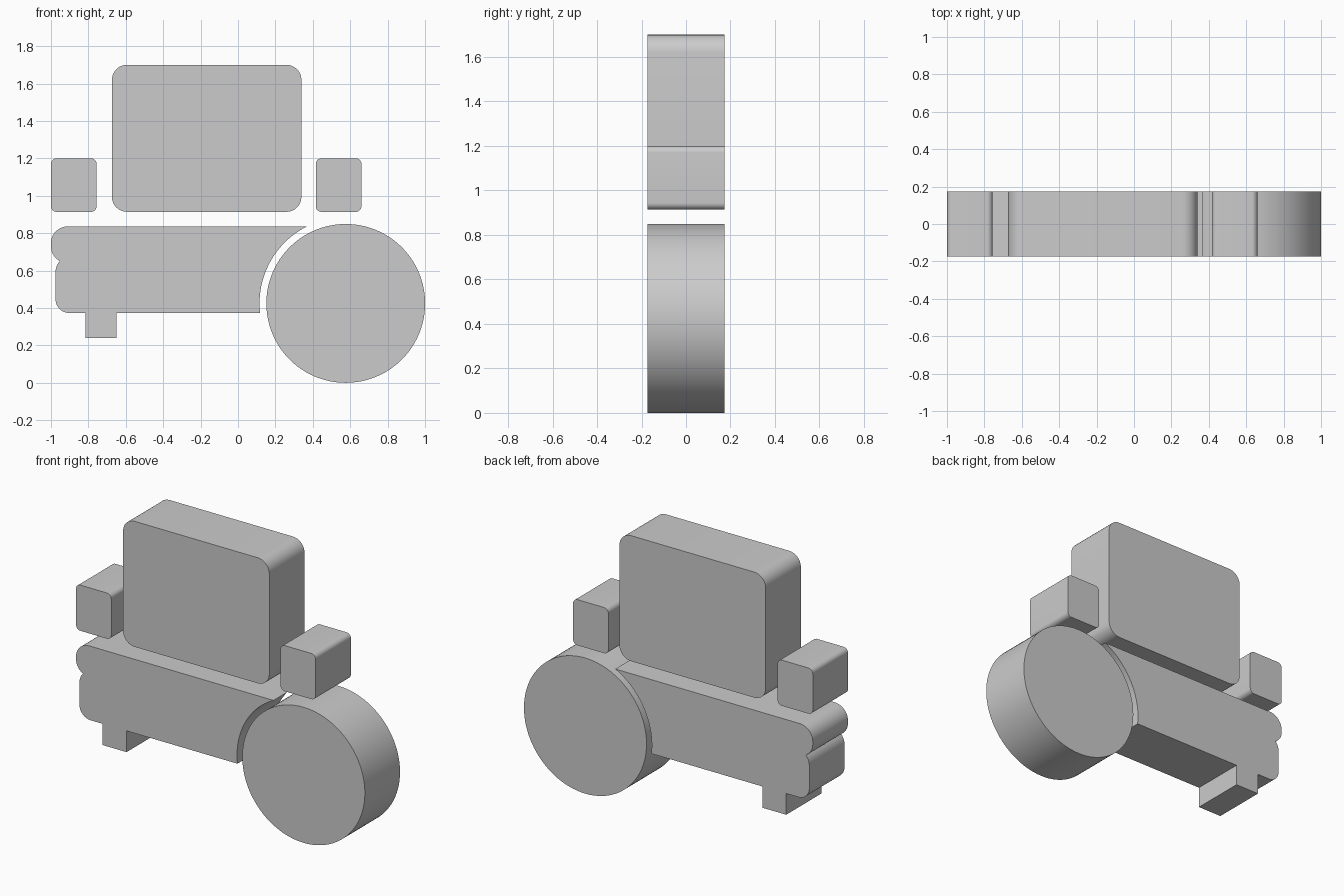
import bpy, bmesh
from math import radians, cos, sin, atan2, asin, pi, degrees

if "Cube" in bpy.data.objects:
    bpy.data.objects.remove(bpy.data.objects["Cube"])

HALF_DEPTH = 0.174


def arc(cx, cz, r, start, end, steps=10):
    """Points on an arc in the xz plane, angles in degrees."""
    angles = [radians(start + (end - start) * i / steps) for i in range(steps + 1)]
    return [(cx + r * cos(a), cz + r * sin(a)) for a in angles]


def extrude_profile(name, points):
    """Solid slab from an xz outline, centred on y = 0."""
    bm = bmesh.new()
    face = bm.faces.new([bm.verts.new((x, -HALF_DEPTH, z)) for x, z in points])
    ext = bmesh.ops.extrude_face_region(bm, geom=[face], use_keep_orig=True)
    verts = [v for v in ext["geom"] if isinstance(v, bmesh.types.BMVert)]
    bmesh.ops.translate(bm, verts=verts, vec=(0, 2 * HALF_DEPTH, 0))
    bmesh.ops.recalc_face_normals(bm, faces=bm.faces)
    mesh = bpy.data.meshes.new(name)
    bm.to_mesh(mesh)
    bm.free()
    obj = bpy.data.objects.new(name, mesh)
    bpy.context.collection.objects.link(obj)
    bpy.ops.object.select_all(action='DESELECT')
    obj.select_set(True)
    bpy.context.view_layer.objects.active = obj
    bpy.ops.object.shade_smooth_by_angle(angle=radians(30))
    return obj


def rounded_block(name, x0, x1, z0, z1, r):
    corners = [(x1 - r, z0 + r, -90), (x1 - r, z1 - r, 0),
               (x0 + r, z1 - r, 90), (x0 + r, z0 + r, 180)]
    points = []
    for cx, cz, a in corners:
        points += arc(cx, cz, r, a, a + 90, 8)
    extrude_profile(name, points)


# Large upper panel and the two small side blocks
rounded_block("upper_panel", -0.674, 0.339, 0.914, 1.70, 0.08)
rounded_block("left_block", -1.0, -0.756, 0.914, 1.20, 0.03)
rounded_block("right_block", 0.416, 0.66, 0.914, 1.20, 0.03)

# Round wheel
WX, WZ, WR = 0.576, 0.4245, 0.4245
extrude_profile("wheel", arc(WX, WZ, WR, 0, 360, 96)[:-1])

# Lower body: scalloped left end, small foot, concave cut around the wheel
TOP, BOTTOM, CUT = 0.836, 0.373, 0.461
a_top = 180 - degrees(asin((TOP - WZ) / CUT))
a_bottom = 180 + degrees(asin((WZ - BOTTOM) / CUT))
outline = arc(WX, WZ, CUT, a_bottom, a_top, 24)
outline += arc(-0.91, TOP - 0.09, 0.09, 90, 180)
outline += arc(-0.91, 0.73, 0.09, 180, 241)
outline += arc(-0.886, 0.59, 0.09, 137, 180, 6)
outline += arc(-0.901, BOTTOM + 0.075, 0.075, 180, 270)
outline += [(-0.816, BOTTOM), (-0.816, 0.24), (-0.65, 0.24), (-0.65, BOTTOM)]
extrude_profile("lower_body", outline)
